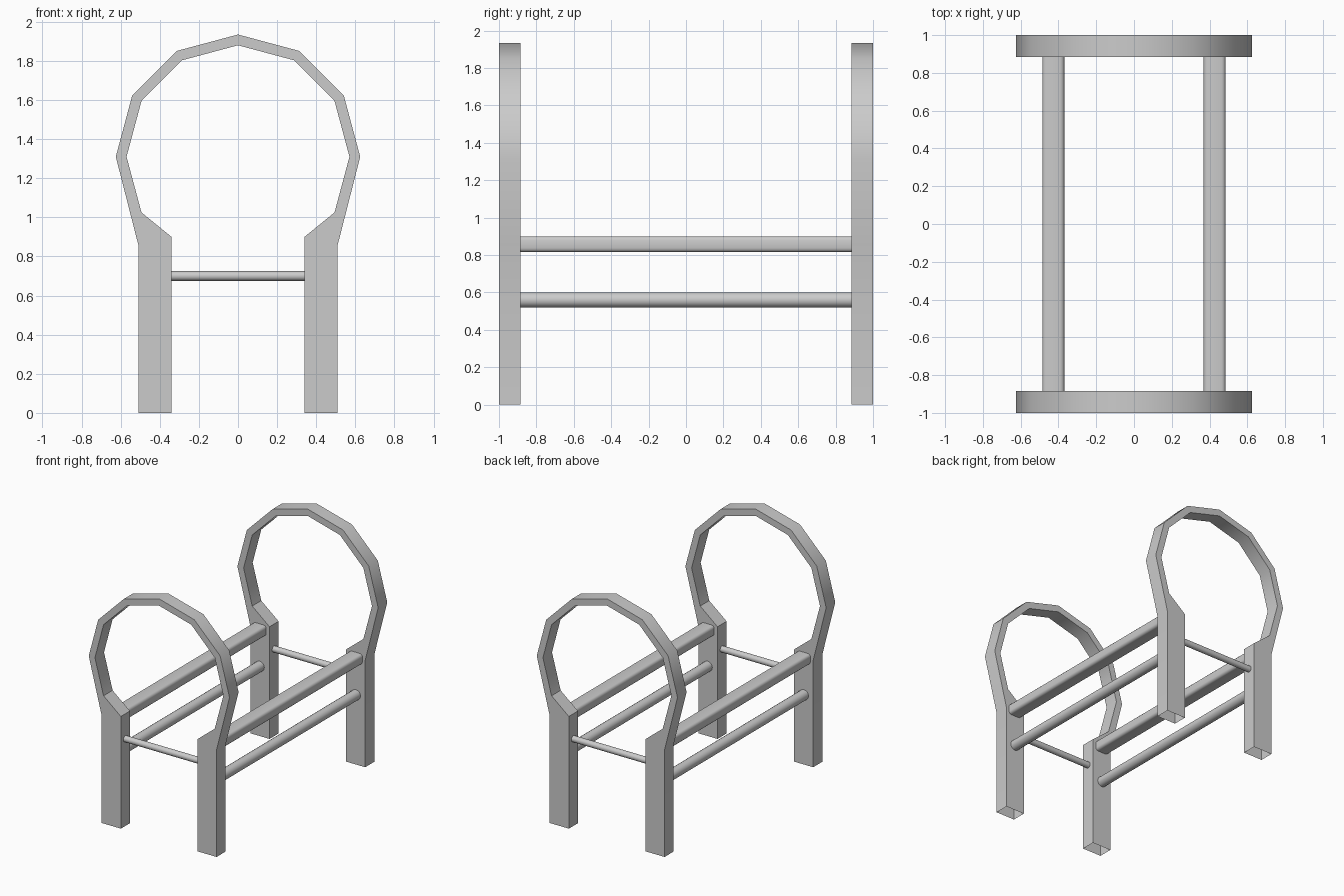
import bpy, bmesh, math
from mathutils import Matrix, Vector

cube = bpy.data.objects.get("Cube")
if cube:
    bpy.data.objects.remove(cube, do_unlink=True)

GREY = (0.6, 0.6, 0.6, 1)
grey = bpy.data.materials.new("plain grey")
grey.use_nodes = True
grey.diffuse_color = GREY
grey.node_tree.nodes["Principled BSDF"].inputs["Base Color"].default_value = GREY


def finish(name, bm, angle=35):
    bmesh.ops.recalc_face_normals(bm, faces=bm.faces)
    mesh = bpy.data.meshes.new(name)
    bm.to_mesh(mesh)
    bm.free()
    mesh.materials.append(grey)
    ob = bpy.data.objects.new(name, mesh)
    bpy.context.collection.objects.link(ob)
    bpy.ops.object.select_all(action='DESELECT')
    ob.select_set(True)
    bpy.context.view_layer.objects.active = ob
    bpy.ops.object.shade_smooth_by_angle(angle=math.radians(angle))
    return ob


def arc(radius, degrees):
    return [(radius * math.cos(math.radians(a)), 1.31 + radius * math.sin(math.radians(a)))
            for a in degrees]


def hoop_frame(name, y):
    # Twelve-sided hoop running down into two legs, mirrored across x
    outer = [(0.51, 0), (0.51, 0.86)] + arc(0.625, (0, 30, 60, 90))
    inner = arc(0.57, (90, 60, 30, 0, -30)) + [(0.34, 0.90), (0.34, 0)]
    outline = outer + [(-x, z) for x, z in reversed(outer[:-1])]
    outline += [(-x, z) for x, z in reversed(inner)] + inner[1:]
    bm = bmesh.new()
    face = bm.faces.new([bm.verts.new((x, y - 0.0575, z)) for x, z in outline])
    result = bmesh.ops.extrude_face_region(bm, geom=[face], use_keep_orig=True)
    moved = [v for v in result["geom"] if isinstance(v, bmesh.types.BMVert)]
    bmesh.ops.translate(bm, verts=moved, vec=(0, 0.115, 0))
    bmesh.ops.recalc_face_normals(bm, faces=bm.faces)
    # The leg bottoms are open
    soles = [f for f in bm.faces if all(v.co.z < 0.01 for v in f.verts)]
    bmesh.ops.delete(bm, geom=soles, context='FACES_ONLY')
    return finish(name, bm)


def round_bar(name, start, end, radius):
    start, end = Vector(start), Vector(end)
    turn = (end - start).to_track_quat('Z', 'Y').to_matrix().to_4x4()
    bm = bmesh.new()
    bmesh.ops.create_cone(bm, cap_ends=True, segments=16, radius1=radius, radius2=radius,
                          depth=(end - start).length,
                          matrix=Matrix.Translation((start + end) / 2) @ turn)
    return finish(name, bm)


def rounded_rail(name, x):
    # Flat-topped rail with softened long edges
    bm = bmesh.new()
    bmesh.ops.create_cube(bm, size=1, matrix=Matrix.Translation((x, 0, 0.858))
                          @ Matrix.Diagonal((0.116, 1.78, 0.085, 1)))
    long_edges = [e for e in bm.edges if abs(e.verts[0].co.y - e.verts[1].co.y) > 1]
    bmesh.ops.bevel(bm, geom=long_edges, offset=0.022, segments=3, profile=0.5,
                    affect='EDGES')
    return finish(name, bm)


# End frames with their cross bars
for end, y in (("front", -0.9425), ("back", 0.9425)):
    hoop_frame(end + "_hoop_frame", y)
    round_bar(end + "_cross_bar", (-0.345, y, 0.70), (0.345, y, 0.70), 0.025)

# Long side rails
for side, x in (("left", 0.427), ("right", -0.427)):
    rounded_rail(side + "_upper_rail", x)
    round_bar(side + "_lower_rail", (x, -0.89, 0.56), (x, 0.89, 0.56), 0.041)
